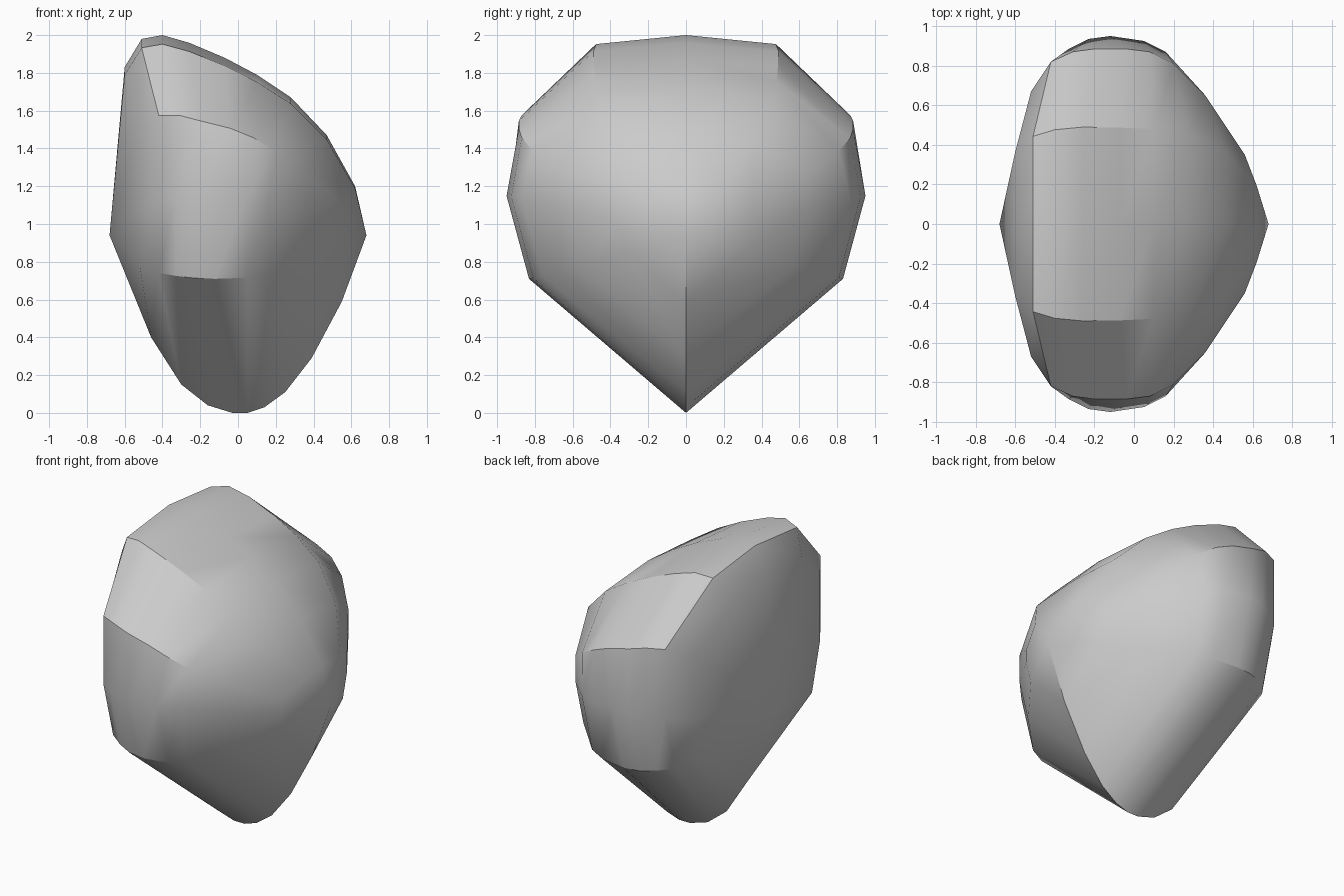
import bpy
import bmesh
import math

default_cube = bpy.data.objects.get("Cube")
if default_cube:
    bpy.data.objects.remove(default_cube, do_unlink=True)

# Both pointed ends of the stone sit at this height
POLE_X, POLE_Z = 0.68, 0.94

# Crest and keel outlines (x, z), from the left-hand pole to the other
crest_outline = [(-.6, 1.83), (-.51, 1.98), (-.4, 2), (-.26, 1.96), (-.07, 1.88),
                 (.1, 1.79), (.28, 1.67), (.47, 1.47), (.62, 1.2)]
keel_outline = [(-.46, .4), (-.3, .15), (-.16, .04), (-.03, 0), (.05, 0),
                (.14, .03), (.25, .11), (.39, .29), (.55, .59)]

# Upper flank and widest girdle outlines (x, y)
flank_outline = [(-.52, .67), (-.42, .82), (-.31, .87), (-.2, .885), (-.04, .885),
                 (.08, .87), (.2, .81), (.36, .65), (.56, .35)]
girdle_outline = [(-.52, .67), (-.42, .82), (-.33, .885), (-.23, .935), (-.12, .95),
                  (.05, .925), (.16, .87), (.36, .65), (.56, .35)]


def shoulder_point(index, x, z):
    """Facet line beside the crest, spreading towards the nose."""
    height = (z - POLE_Z) * 0.955
    t = index / 8
    return x, height * (0.43 + 0.1 * t + 0.25 * t * t), POLE_Z + height


def sloped(outline, start, change=0, width=1):
    """Lift a plan outline out of the girdle plane by a changing slope."""
    return [(x, y * width, POLE_Z + y * width * (start + change * i))
            for i, (x, y) in enumerate(outline)]


def mirrored(line):
    return [(x, -y, z) for x, y, z in line]


# Facet lines running from pole to pole
crest = [(x, 0, z) for x, z in crest_outline]
keel = [(x, 0, z) for x, z in keel_outline]
shoulder = [shoulder_point(i, x, z) for i, (x, z) in enumerate(crest_outline)]
flank = sloped(flank_outline, 0.82, -0.045)
girdle = sloped(girdle_outline, 0.22)
lower = sloped(girdle_outline, -0.277, width=0.875)
side = [shoulder, flank, girdle, lower]
lines = [crest] + side + [keel] + [mirrored(line) for line in reversed(side)]

# Skin the facet lines into a closed stone
bm = bmesh.new()
start_pole = bm.verts.new((-POLE_X, 0, POLE_Z))
end_pole = bm.verts.new((POLE_X, 0, POLE_Z))
grid = [[bm.verts.new(point) for point in line] for line in lines]
for index, line in enumerate(grid):
    following = grid[(index + 1) % len(grid)]
    bm.faces.new((start_pole, line[0], following[0]))
    for i in range(len(line) - 1):
        bm.faces.new((line[i], line[i + 1], following[i + 1], following[i]))
    bm.faces.new((end_pole, following[-1], line[-1]))
bmesh.ops.recalc_face_normals(bm, faces=bm.faces)

mesh = bpy.data.meshes.new("faceted_stone")
bm.to_mesh(mesh)
bm.free()
stone = bpy.data.objects.new("faceted_stone", mesh)
bpy.context.collection.objects.link(stone)

# Plain grey surface
grey = bpy.data.materials.new("stone_grey")
grey.use_nodes = True
colour = (0.6, 0.6, 0.6, 1)
grey.diffuse_color = colour
for node in grey.node_tree.nodes:
    if node.type == "BSDF_PRINCIPLED":
        node.inputs["Base Color"].default_value = colour
mesh.materials.append(grey)

# Soft facets with the strongest ridges kept crisp
bpy.ops.object.select_all(action="DESELECT")
stone.select_set(True)
bpy.context.view_layer.objects.active = stone
bpy.ops.object.shade_smooth_by_angle(angle=math.radians(30))
